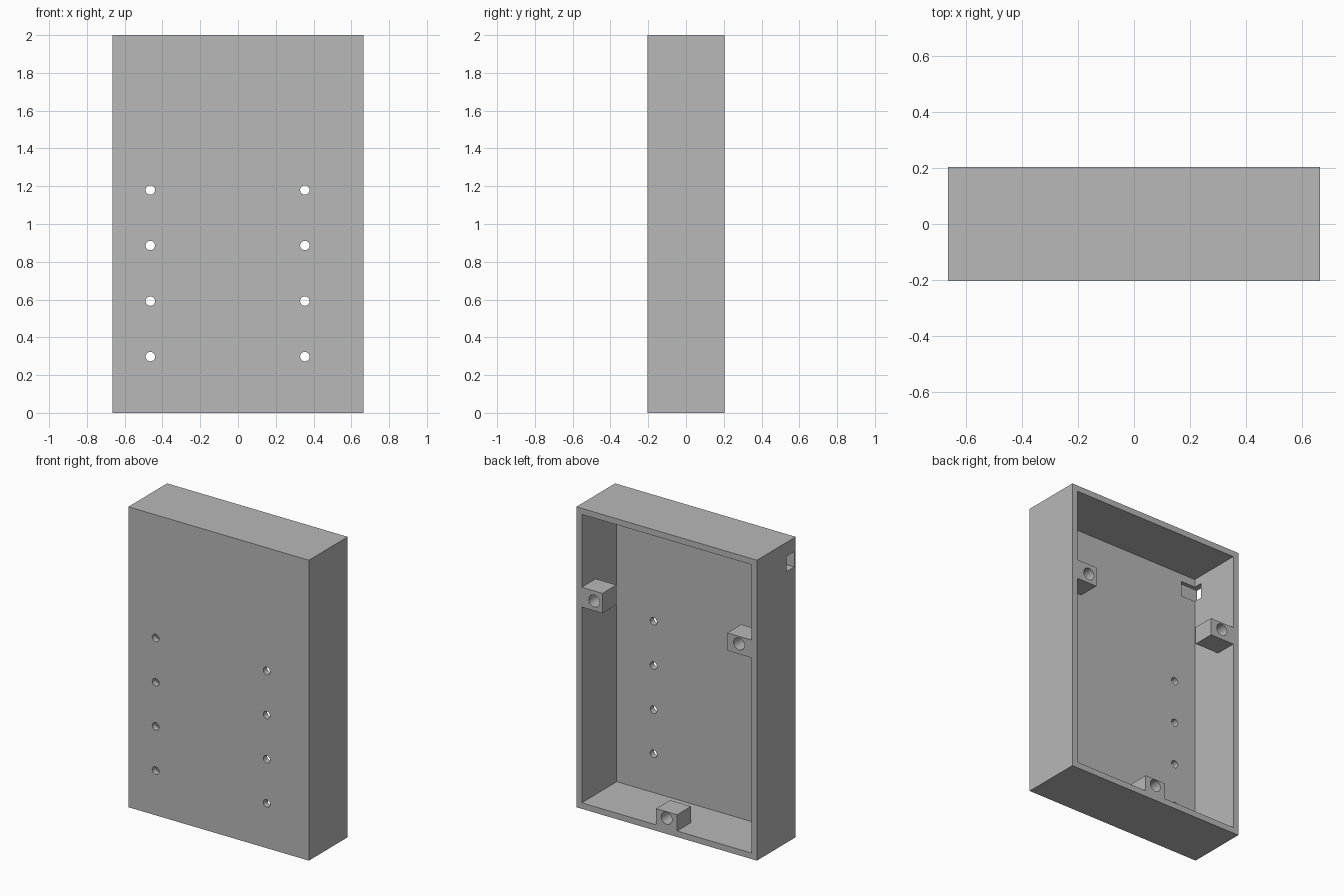
import bpy
import math

if "Cube" in bpy.data.objects:
    bpy.data.objects.remove(bpy.data.objects["Cube"])

W, D, H = 1.33, 0.408, 2.0      # outer size
T = 0.04                        # wall thickness
X, Y = W / 2, D / 2

grey = bpy.data.materials.new("plain_grey")
grey.diffuse_color = (0.48, 0.48, 0.48, 1)
grey.use_nodes = True
grey.node_tree.nodes["Principled BSDF"].inputs["Base Color"].default_value = grey.diffuse_color


def box(name, x0, x1, y0, y1, z0, z1):
    """Box between two corners."""
    bpy.ops.mesh.primitive_cube_add(
        size=1, location=((x0 + x1) / 2, (y0 + y1) / 2, (z0 + z1) / 2))
    ob = bpy.context.object
    ob.name = name
    ob.scale = (x1 - x0, y1 - y0, z1 - z0)
    bpy.ops.object.transform_apply(location=True, rotation=False, scale=True)
    ob.data.materials.append(grey)
    return ob


def rod(name, x, z, r, y0, y1):
    """Cylinder running along y."""
    bpy.ops.mesh.primitive_cylinder_add(
        vertices=32, radius=r, depth=y1 - y0,
        location=(x, (y0 + y1) / 2, z), rotation=(math.pi / 2, 0, 0))
    ob = bpy.context.object
    ob.name = name
    ob.data.materials.append(grey)
    return ob


def cut(ob, cutter):
    """Subtract the cutter from the part and discard it."""
    cutter.hide_render = True
    mod = ob.modifiers.new("cut", 'BOOLEAN')
    mod.operation = 'DIFFERENCE'
    mod.solver = 'EXACT'
    mod.object = cutter
    bpy.ops.object.select_all(action='DESELECT')
    bpy.context.view_layer.objects.active = ob
    ob.select_set(True)
    bpy.ops.object.modifier_apply(modifier=mod.name)
    bpy.data.objects.remove(cutter, do_unlink=True)


def smooth(ob):
    bpy.ops.object.select_all(action='DESELECT')
    bpy.context.view_layer.objects.active = ob
    ob.select_set(True)
    bpy.ops.object.shade_smooth_by_angle(angle=math.radians(30))


# Case: a tray open at the back
case = box("case", -X, X, -Y, Y, 0, H)
cut(case, box("cavity_cutter", -X + T, X - T, -Y + T, Y + 0.1, T, H - T))

# Two columns of mounting holes through the front panel
for x in (-0.464, 0.354):
    for i in range(4):
        cut(case, rod("hole_cutter", x, 0.298 + i * 0.294, 0.025,
                      -Y - 0.05, -Y + T + 0.05))

# Cable slot through one side wall, sunk slightly into the front panel
cut(case, box("slot_cutter", -X - 0.1, -0.52, -0.19, -0.106, 1.805, 1.907))
smooth(case)

# Screw blocks flush with the back rim: x range, z range, hole centre
B = 0.147
blocks = {
    "right_screw_block": (0.472, X - T, 1.343, 1.475, 0.533, 1.408),
    "left_screw_block": (-X + T, -0.447, 1.34, 1.458, -0.533, 1.408),
    "bottom_screw_block": (-0.077, 0.077, T, 0.148, 0.0, 0.105),
}
for name, (x0, x1, z0, z1, hx, hz) in blocks.items():
    block = box(name, x0, x1, Y - B, Y, z0, z1)
    cut(block, rod("screw_cutter", hx, hz, 0.04, Y - B - 0.05, Y + 0.05))
    smooth(block)
